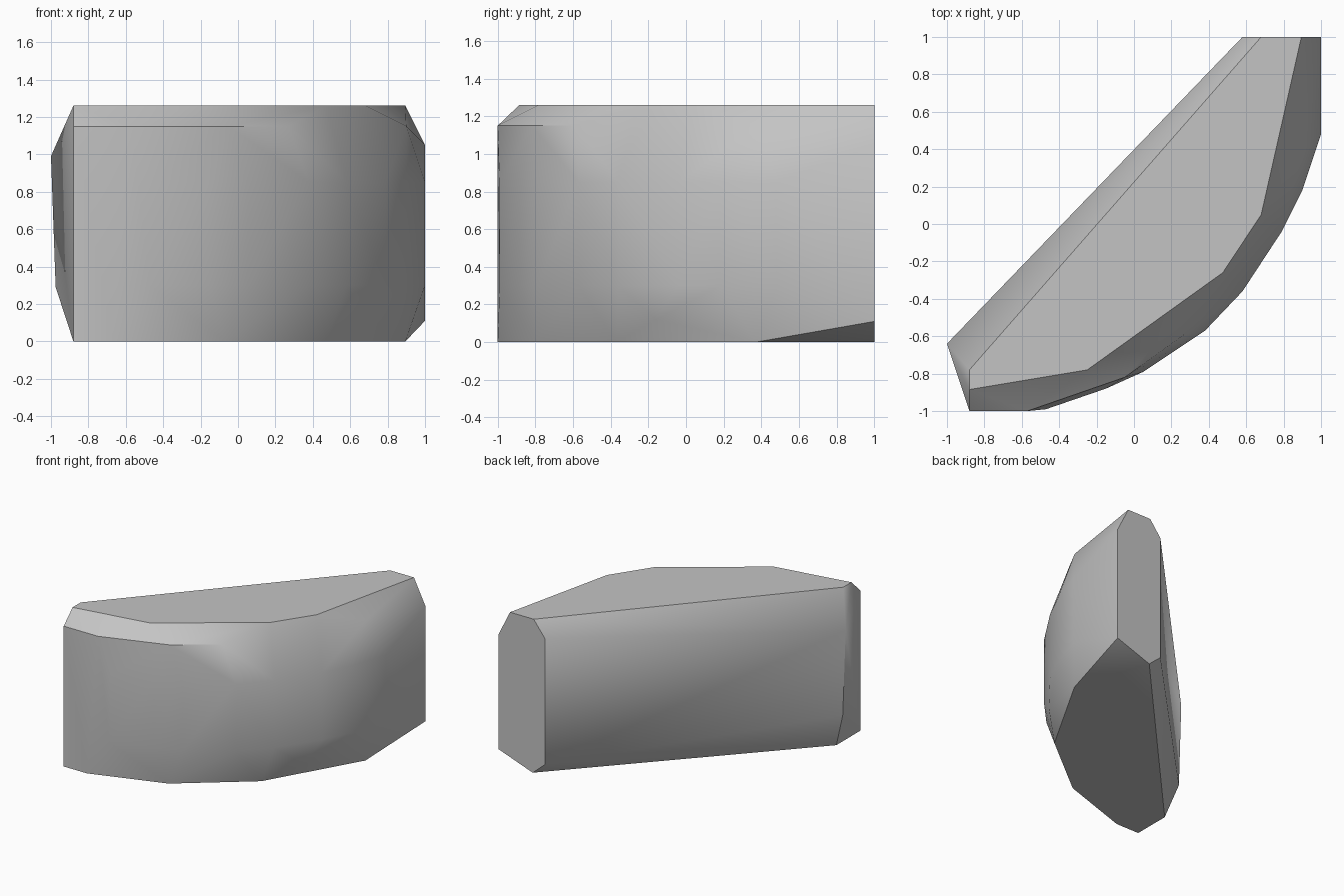
import bpy, bmesh, math

cube = bpy.data.objects.get("Cube")
if cube:
    bpy.data.objects.remove(cube, do_unlink=True)

# One grey stone-like colour
grey = bpy.data.materials.new("plain_grey")
grey.use_nodes = True
colour = (0.55, 0.55, 0.55, 1)
grey.diffuse_color = colour
grey.node_tree.nodes["Principled BSDF"].inputs["Base Color"].default_value = colour


def ring(z, outline):
    return [(x, y, z) for x, y in outline]


# Flat top and bottom outlines
points = ring(1.26, [(.68, 1), (.895, 1), (.68, .05), (.475, -.26),
                     (-.25, -.78), (-.88, -.885), (-.88, -.78)])
points += ring(0, [(.69, 1), (.895, .37), (.47, -.37), (-.07, -.8),
                   (-.67, -1), (-.88, -1), (-.88, -.69)])
# Shoulder below the top bevel
points += ring(1.15, [(-.88, -1), (-.57, -1), (-.05, -.82), (.27, -.59), (.9, .38)])
# Widest part of the curved front
belly = [(-.47, -.99), (-.15, -.88), (.05, -.79), (.38, -.57),
         (.58, -.36), (.79, -.04), (.9, .18), (1, .48)]
for z in (.3, .85):
    points += ring(z, belly)
# Bevelled corners of the two ends
points += [(1, 1, 1.05), (1, 1, .11), (.58, 1, 1.13), (.58, 1, .095),
           (-1, -.64, .99), (-.975, -.637, .29), (.7, -.16, .12)]

# Chiselled convex block
bm = bmesh.new()
for p in points:
    bm.verts.new(p)
hull = bmesh.ops.convex_hull(bm, input=bm.verts)
loose = [v for v in bm.verts if not v.link_faces]
bmesh.ops.delete(bm, geom=loose, context='VERTS')
bmesh.ops.dissolve_limit(bm, angle_limit=math.radians(2),
                         verts=bm.verts, edges=bm.edges)
bmesh.ops.recalc_face_normals(bm, faces=bm.faces)

# Smooth the curved front, keep the top rim and steep bevels crisp
for f in bm.faces:
    f.smooth = True
for e in bm.edges:
    rim = any(f.normal.z > .99 for f in e.link_faces)
    e.smooth = not rim and e.calc_face_angle(0) < math.radians(38)

mesh = bpy.data.meshes.new("curved_block")
bm.to_mesh(mesh)
bm.free()
mesh.materials.append(grey)
block = bpy.data.objects.new("curved_block", mesh)
bpy.context.collection.objects.link(block)
